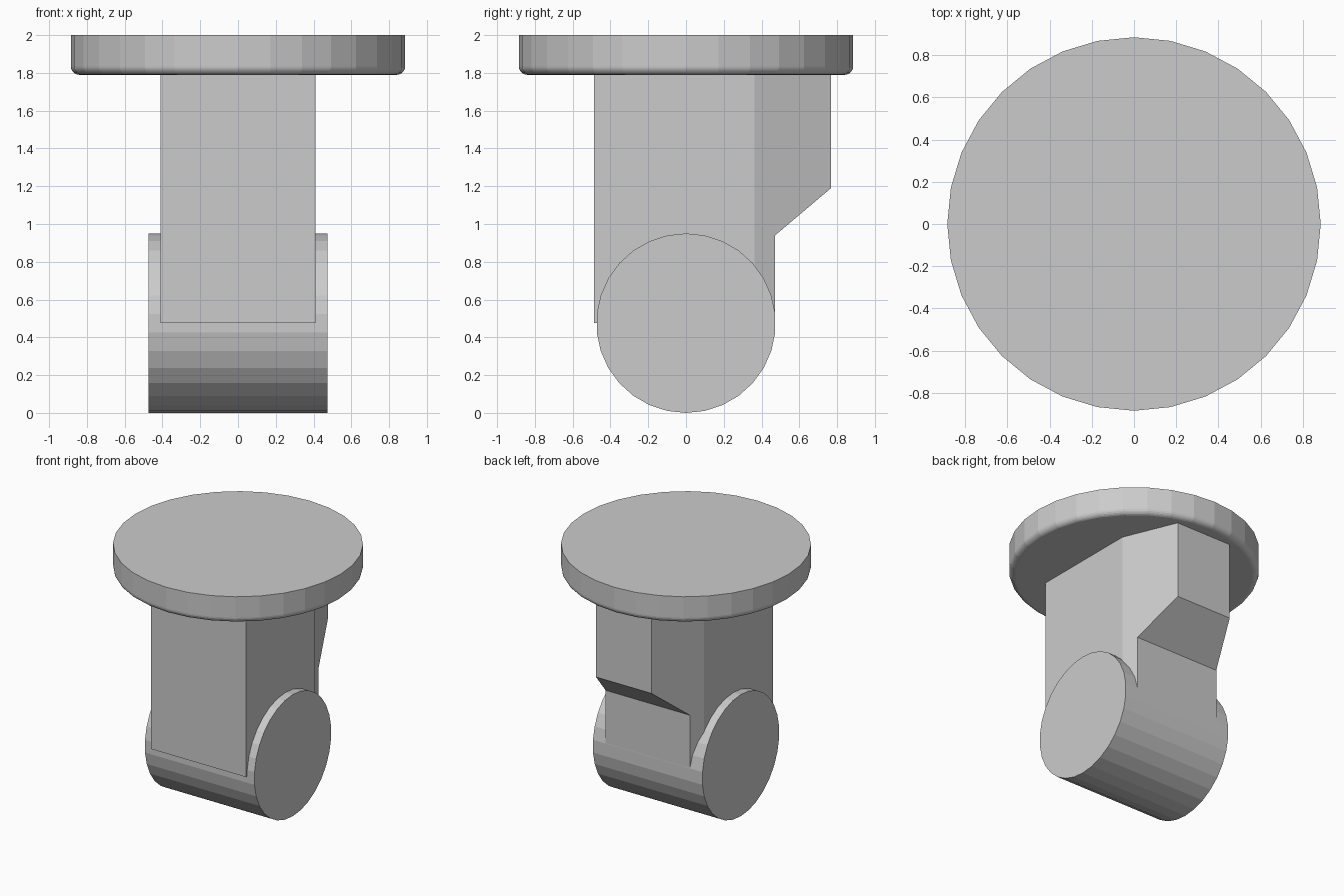
import bpy, bmesh, math
from mathutils import Matrix, Vector

if "Cube" in bpy.data.objects:
    bpy.data.objects.remove(bpy.data.objects["Cube"])


def finish(bm, name):
    bmesh.ops.recalc_face_normals(bm, faces=bm.faces)
    mesh = bpy.data.meshes.new(name)
    bm.to_mesh(mesh)
    bm.free()
    obj = bpy.data.objects.new(name, mesh)
    bpy.context.collection.objects.link(obj)
    return obj


def cylinder(sides, radius, depth, matrix):
    bm = bmesh.new()
    bmesh.ops.create_cone(bm, cap_ends=True, segments=sides, radius1=radius,
                          radius2=radius, depth=depth, matrix=matrix)
    return bm


# Round top plate with a softened lower rim
bm = cylinder(32, 0.885, 0.21, Matrix.Translation((0, 0, 1.895)))
rim = [e for e in bm.edges if all(v.co.z < 1.8 for v in e.verts)]
bmesh.ops.bevel(bm, geom=rim, offset=0.045, segments=6, profile=0.5,
                affect='EDGES')
finish(bm, "top_plate")

# Roller lying along x, with a vertex line at the very bottom
R = 0.475
bm = cylinder(30, R, 0.946, Matrix.Identity(4))
first = max(bm.verts, key=lambda v: v.co.y).co
phase = math.atan2(first.y, first.x)
place = (Matrix.Translation((0, 0, R)) @ Matrix.Rotation(math.pi / 2, 4, 'Y')
         @ Matrix.Rotation(-phase, 4, 'Z'))
bm.transform(place)
finish(bm, "roller")

# Housing: side profile (y, z) extruded across x
profile = [(-0.487, 0.475), (0.472, 0.475), (0.472, 0.94),
           (0.768, 1.19), (0.768, 1.8), (-0.487, 1.8)]
W, BACK_W, TAPER_Y, BACK_Y = 0.41, 0.24, 0.362, 0.768
bm = bmesh.new()
face = bm.faces.new([bm.verts.new((-W, y, z)) for y, z in profile])
side = bmesh.ops.extrude_face_region(bm, geom=[face], use_keep_orig=True)
bmesh.ops.translate(bm, vec=(2 * W, 0, 0),
                    verts=[g for g in side["geom"]
                           if isinstance(g, bmesh.types.BMVert)])

# Taper both rear corners of the housing
for s in (-1, 1):
    cut = bmesh.ops.bisect_plane(
        bm, geom=bm.verts[:] + bm.edges[:] + bm.faces[:],
        plane_co=(s * W, TAPER_Y, 0),
        plane_no=Vector((s * (BACK_Y - TAPER_Y), W - BACK_W, 0)).normalized(),
        clear_outer=True)
    edges = [g for g in cut["geom_cut"] if isinstance(g, bmesh.types.BMEdge)]
    bmesh.ops.edgeloop_fill(bm, edges=edges)
finish(bm, "housing")
